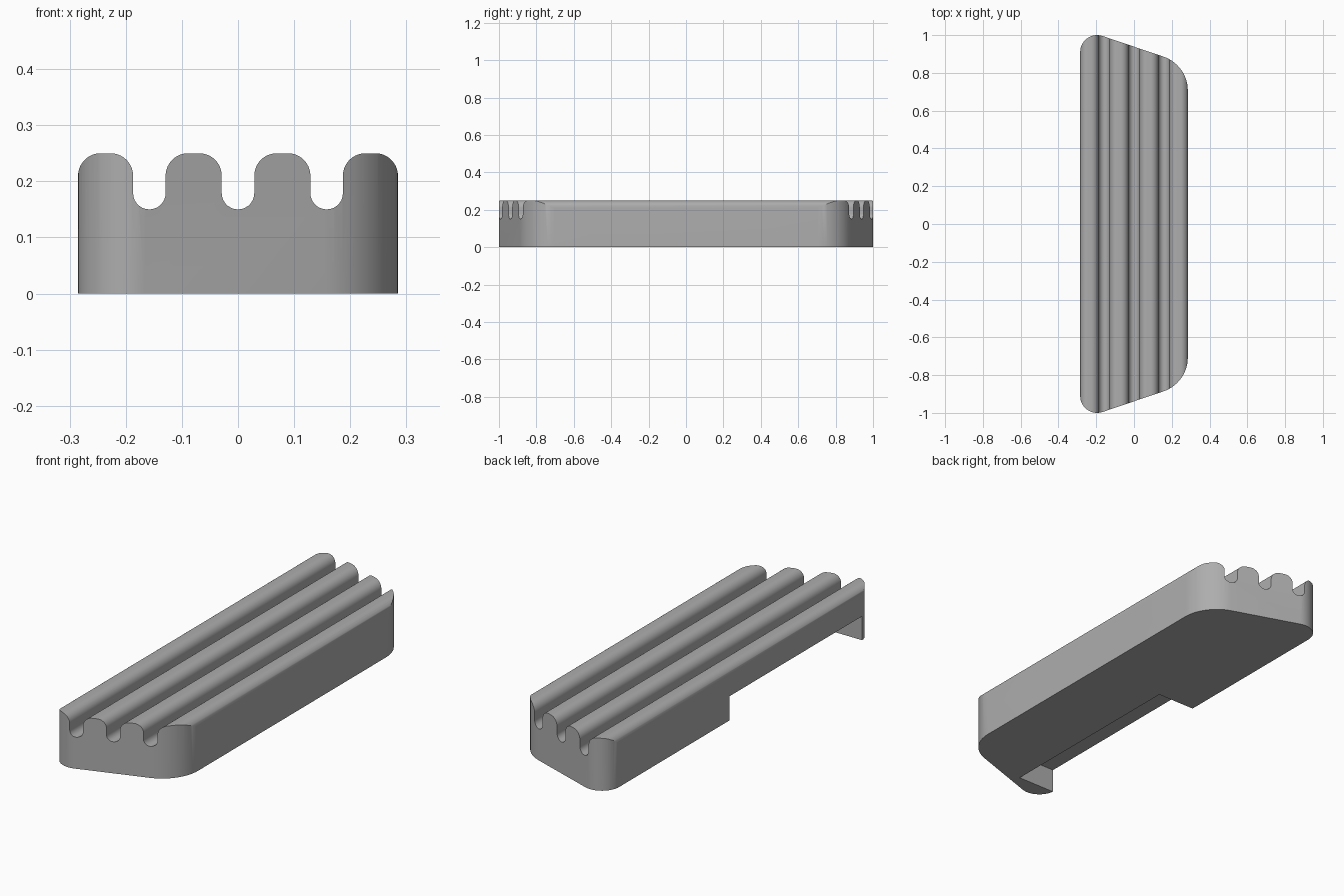
import bpy
import bmesh
from math import sin, cos, pi, atan2

cube = bpy.data.objects.get("Cube")
if cube:
    bpy.data.objects.remove(cube, do_unlink=True)

HALF_W, HEIGHT = 0.285, 0.25

grey = bpy.data.materials.new("mid_grey")
grey.use_nodes = True
colour = (0.42, 0.42, 0.42, 1)
grey.diffuse_color = colour
grey.node_tree.nodes["Principled BSDF"].inputs["Base Color"].default_value = colour


def arc(cx, cy, r, start, end, steps=14):
    return [(cx + r * cos(start + (end - start) * i / steps),
             cy + r * sin(start + (end - start) * i / steps))
            for i in range(steps + 1)]


def prism(name, points, offset):
    """Extrude a closed loop of 3D points by an offset vector."""
    bm = bmesh.new()
    face = bm.faces.new([bm.verts.new(p) for p in points])
    ext = bmesh.ops.extrude_face_region(bm, geom=[face])
    moved = [v for v in ext["geom"] if isinstance(v, bmesh.types.BMVert)]
    bmesh.ops.translate(bm, verts=moved, vec=offset)
    bmesh.ops.recalc_face_normals(bm, faces=bm.faces)
    mesh = bpy.data.meshes.new(name)
    bm.to_mesh(mesh)
    bm.free()
    mesh.materials.append(grey)
    obj = bpy.data.objects.new(name, mesh)
    bpy.context.collection.objects.link(obj)
    return obj


def combine(obj, cutter, operation):
    """Apply a boolean and discard the cutter."""
    cutter.hide_render = True
    mod = obj.modifiers.new("cut", "BOOLEAN")
    mod.operation, mod.solver, mod.object = operation, "EXACT", cutter
    bpy.ops.object.select_all(action="DESELECT")
    obj.select_set(True)
    bpy.context.view_layer.objects.active = obj
    bpy.ops.object.modifier_apply(modifier=mod.name)
    bpy.data.objects.remove(cutter, do_unlink=True)


# Ridged cross-section: four rounded ridges with round-bottomed grooves between
ridges = [(-HALF_W, -0.187), (-0.129, -0.029), (0.029, 0.129), (0.187, HALF_W)]
round_r, groove_r = 0.04, 0.029
profile = [(-HALF_W, 0)]
for i, (left, right) in enumerate(ridges):
    z = HEIGHT - round_r
    profile += arc(left + round_r, z, round_r, pi, pi / 2)
    profile += arc(right - round_r, z, round_r, pi / 2, 0)
    if i < 3:
        middle = (right + ridges[i + 1][0]) / 2
        profile += arc(middle, 0.15 + groove_r, groove_r, pi, 2 * pi)
profile.append((HALF_W, 0))
block = prism("ridged_block", [(x, -1.1, z) for x, z in profile], (0, 2.2, 0))

# Plan outline: long side at -x, slanted ends, rounded corners
small_r, big_r = 0.09, 0.19
slant = atan2(0.947, 0.32)
half = arc(HALF_W - big_r, 0.706, big_r, 0, slant)
half += arc(small_r - HALF_W, 0.91, small_r, slant, pi)
outline = half + [(x, -y) for x, y in reversed(half)]
plan = prism("plan_cutter", [(x, y, -0.1) for x, y in outline], (0, 0, 0.5))
combine(block, plan, "INTERSECT")

# Rectangular recess under the -x side
recess = [(-0.4, -0.92, -0.1), (-0.085, -0.92, -0.1),
          (-0.085, 0.08, -0.1), (-0.4, 0.08, -0.1)]
combine(block, prism("recess_cutter", recess, (0, 0, 0.215)), "DIFFERENCE")

bpy.ops.object.shade_smooth_by_angle(angle=pi / 6)
